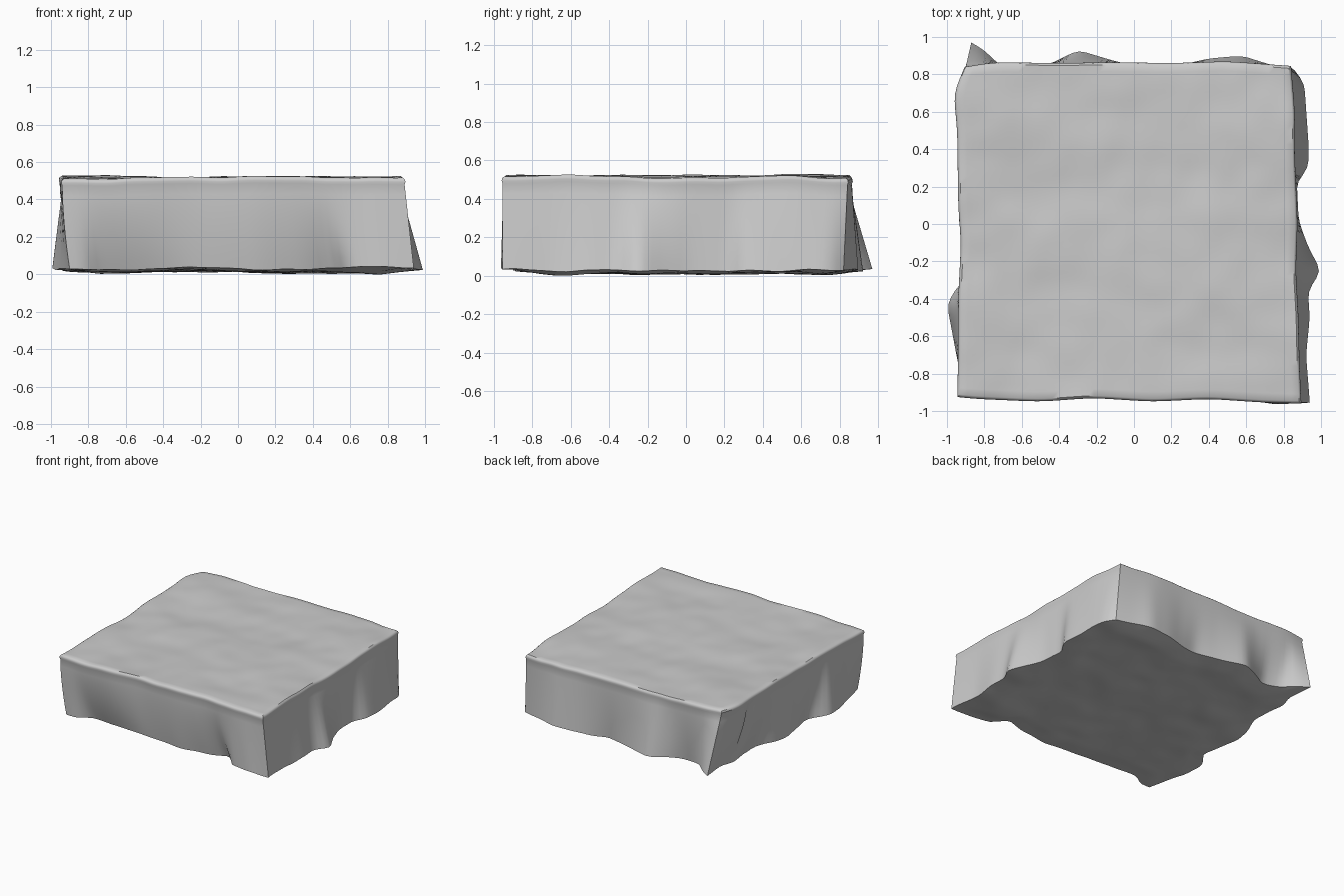
import bpy, bmesh, math
from mathutils import Vector, noise

if "Cube" in bpy.data.objects:
    bpy.data.objects.remove(bpy.data.objects["Cube"])

N = 48      # samples along each side
ROWS = 8    # rows down each wall

# Outlines as (x, y) points per side: front and back run left to right,
# left and right run front to back
TOP = {
    "front": [(-.945, -.925), (-.85, -.935), (-.5, -.95), (-.22, -.93), (.1, -.95), (.4, -.935), (.7, -.955), (.895, -.96)],
    "right": [(.895, -.96), (.885, -.75), (.88, -.5), (.865, -.25), (.875, 0), (.86, .35), (.86, .6), (.84, .845)],
    "back": [(-.905, .84), (-.75, .865), (-.4, .86), (-.1, .865), (.2, .86), (.5, .87), (.84, .845)],
    "left": [(-.945, -.925), (-.94, -.7), (-.94, -.4), (-.925, -.1), (-.94, .1), (-.945, .5), (-.965, .7), (-.905, .84)],
}
BOTTOM = {
    "front": [(-.9, -.9), (-.8, -.9), (-.74, -.83), (-.6, -.83), (-.25, -.88), (.1, -.89), (.35, -.86), (.53, -.81), (.57, -.93), (.75, -.965), (.94, -.955)],
    "right": [(.94, -.955), (.92, -.7), (.94, -.5), (.93, -.36), (1, -.25), (.93, -.12), (.88, .02), (.87, .24), (.93, .28), (.935, .4), (.91, .76), (.86, .82)],
    "back": [(-.87, .97), (-.8, .93), (-.7, .83), (-.55, .8), (-.4, .88), (-.3, .93), (-.1, .87), (.12, .82), (.4, .885), (.58, .9), (.7, .86), (.86, .82)],
    "left": [(-.9, -.9), (-.94, -.75), (-1, -.43), (-.95, -.34), (-.88, -.27), (-.92, -.1), (-.94, .05), (-.92, .2), (-.85, .36), (-.88, .65), (-.84, .76), (-.87, .97)],
}


def resample(points, axis):
    """Even samples of a polyline along its main axis."""
    a0, a1 = points[0][axis], points[-1][axis]
    out = []
    for i in range(N + 1):
        a = a0 + (a1 - a0) * i / N
        for p, q in zip(points, points[1:]):
            if a <= q[axis] + 1e-6:
                break
        f = (a - p[axis]) / (q[axis] - p[axis])
        out.append(Vector(p).lerp(Vector(q), f))
    return out


def soften(side):
    return [side[0]] + [(side[i - 1] + side[i] * 2 + side[i + 1]) / 4
                        for i in range(1, N)] + [side[-1]]


def outline(table, smooth):
    res = {k: resample(v, 0 if k in ("front", "back") else 1) for k, v in table.items()}
    for _ in range(smooth):
        res = {k: soften(v) for k, v in res.items()}
    return res


def patch(s, i, j):
    """Point inside the four sides."""
    u, v = i / N, j / N
    f, b, l, r = s["front"], s["back"], s["left"], s["right"]
    return (f[i] * (1 - v) + b[i] * v + l[j] * (1 - u) + r[j] * u
            - (f[0] * (1 - u) * (1 - v) + f[N] * u * (1 - v) + b[0] * (1 - u) * v + b[N] * u * v))


def bump(p, seed, amount):
    return amount * (noise.noise(Vector((p.x * 2, p.y * 3.2, seed)))
                     + .4 * noise.noise(Vector((p.x * 6, p.y * 6, seed + 5))))


top, bottom = outline(TOP, 3), outline(BOTTOM, 1)
ring = ([(i, 0) for i in range(N)] + [(N, j) for j in range(N)]
        + [(i, N) for i in range(N, 0, -1)] + [(0, j) for j in range(N, 0, -1)])
bm = bmesh.new()


def cap(sides, height, scale, flip):
    """Grid face filling an outline."""
    grid = {}
    for i in range(N + 1):
        for j in range(N + 1):
            p = patch(sides, i, j) * scale
            grid[i, j] = bm.verts.new((p.x, p.y, height(p, i, j)))
    for i in range(N):
        for j in range(N):
            q = [grid[i, j], grid[i + 1, j], grid[i + 1, j + 1], grid[i, j + 1]]
            bm.faces.new(q[::-1] if flip else q)
    return [grid[k] for k in ring]


def top_height(p, i, j):
    return .522 + bump(p, 1.3, .016)


def bottom_height(p, i, j):
    edge = min(i, j, N - i, N - j)
    return .02 + .015 * max(0, 1 - edge / 4) + bump(p, 8.1, .02)


upper = cap(top, top_height, .985, False)
lower = cap(bottom, bottom_height, 1, True)

# Rounded rim and walls that flare outward or tuck under toward the bottom
loops = [upper]
for drop, grow in ((.008, .996), (.022, 1), (.036, .995)):
    loop = []
    for k, v in zip(ring, upper):
        p = patch(top, *k) * grow
        loop.append(bm.verts.new((p.x, p.y, v.co.z - drop)))
    loops.append(loop)
for row in range(1, ROWS):
    t = row / ROWS
    loop = []
    for n, k in enumerate(ring):
        a, b = patch(top, *k) * .995, patch(bottom, *k)
        w = t if b.length > a.length else t ** 1.7
        p = a.lerp(b, w)
        z0 = loops[3][n].co.z
        loop.append(bm.verts.new((p.x, p.y, z0 + (lower[n].co.z - z0) * t)))
    loops.append(loop)
loops.append(lower)
for a, b in zip(loops, loops[1:]):
    for n in range(len(ring)):
        m = (n + 1) % len(ring)
        bm.faces.new((a[n], b[n], b[m], a[m]))

# Stand the slab on z = 0
low = min(v.co.z for v in bm.verts)
for v in bm.verts:
    v.co.z -= low
bmesh.ops.recalc_face_normals(bm, faces=bm.faces)
mesh = bpy.data.meshes.new("rock_slab")
bm.to_mesh(mesh)
bm.free()
slab = bpy.data.objects.new("rock_slab", mesh)
bpy.context.collection.objects.link(slab)
bpy.context.view_layer.objects.active = slab
slab.select_set(True)
bpy.ops.object.shade_smooth_by_angle(angle=math.radians(40))
